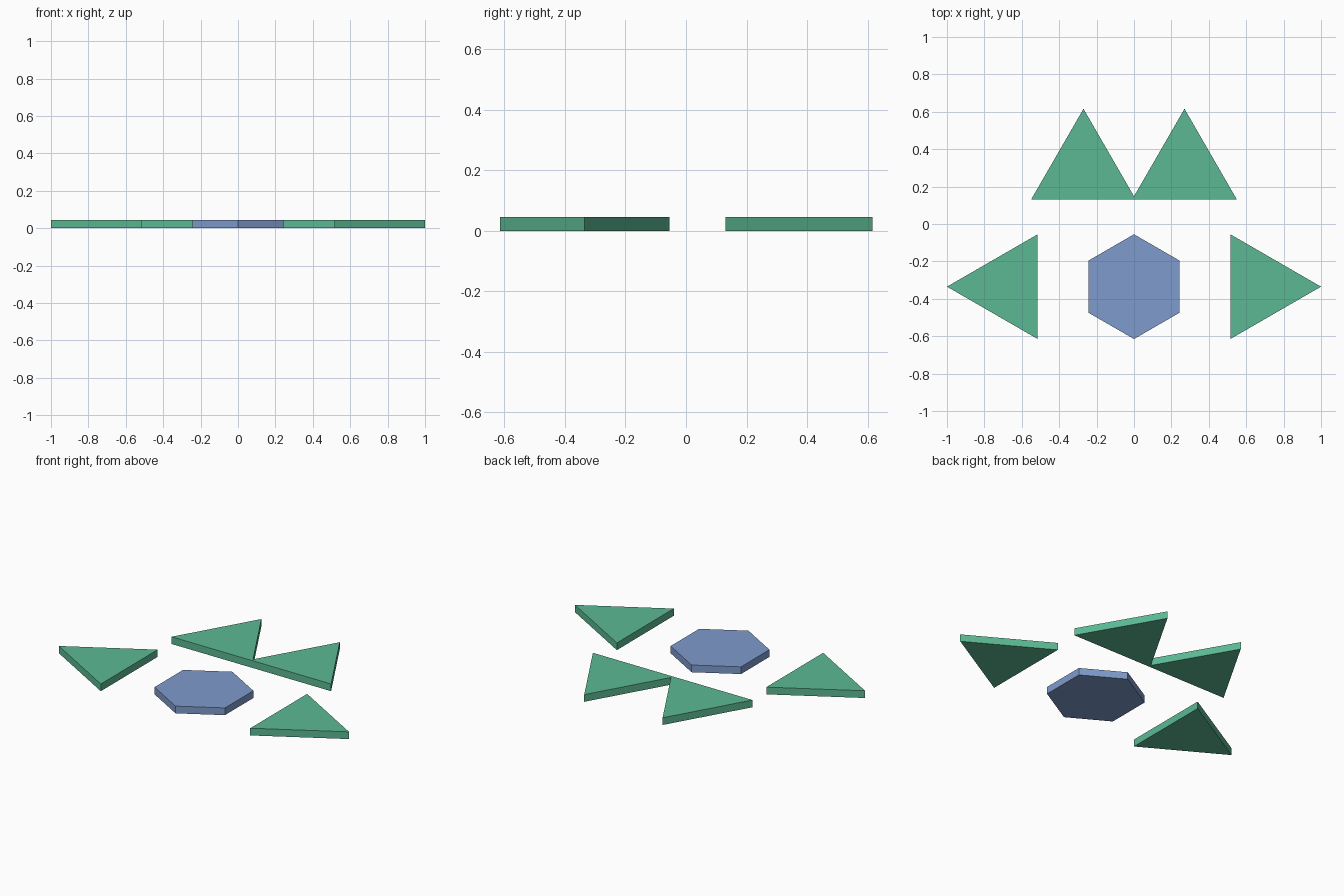
import bpy, bmesh
from math import sin, cos, pi

if "Cube" in bpy.data.objects:
    bpy.data.objects.remove(bpy.data.objects["Cube"])

THICK = 0.045
R_HEX = 0.28                   # hexagon radius = half a triangle side
R_TRI = 2 * R_HEX / 3 ** 0.5   # triangle circumradius


def material(name, color):
    m = bpy.data.materials.new(name)
    m.diffuse_color = color
    m.use_nodes = True
    m.node_tree.nodes["Principled BSDF"].inputs["Base Color"].default_value = m.diffuse_color
    return m


def ring(sides, radius, cx, cy, start):
    return [(cx + radius * cos(start + 2 * pi * i / sides),
             cy + radius * sin(start + 2 * pi * i / sides)) for i in range(sides)]


def plate(name, outline, mat):
    """Flat tile: extrude a counter-clockwise outline up from z = 0."""
    bm = bmesh.new()
    face = bm.faces.new([bm.verts.new((x, y, 0)) for x, y in outline])
    ext = bmesh.ops.extrude_face_region(bm, geom=[face], use_keep_orig=True)
    top = [v for v in ext["geom"] if isinstance(v, bmesh.types.BMVert)]
    bmesh.ops.translate(bm, verts=top, vec=(0, 0, THICK))
    bmesh.ops.recalc_face_normals(bm, faces=bm.faces)
    mesh = bpy.data.meshes.new(name)
    bm.to_mesh(mesh)
    bm.free()
    mesh.materials.append(mat)
    ob = bpy.data.objects.new(name, mesh)
    bpy.context.collection.objects.link(ob)
    return ob


green = material("green", (0.107, 0.485, 0.296, 1))
blue = material("blue", (0.212, 0.328, 0.61, 1))

# Central hexagon
plate("hexagon_tile", ring(6, R_HEX, 0, -0.335, pi / 2), blue)

# Outward-pointing side triangles
for side, name in ((-1, "left_triangle"), (1, "right_triangle")):
    plate(name, ring(3, R_TRI, side * (1 - R_TRI), -0.335, 0 if side > 0 else pi), green)

# Twin-peak back tile: two triangles merged at the base
base, peak_x, half = 0.131, 0.27, R_HEX
peak_y = base + half * 3 ** 0.5
notch_y = base + (half - peak_x) * 3 ** 0.5
plate("twin_peak_tile", [(-peak_x - half, base), (peak_x + half, base), (peak_x, peak_y),
                         (0, notch_y), (-peak_x, peak_y)], green)
